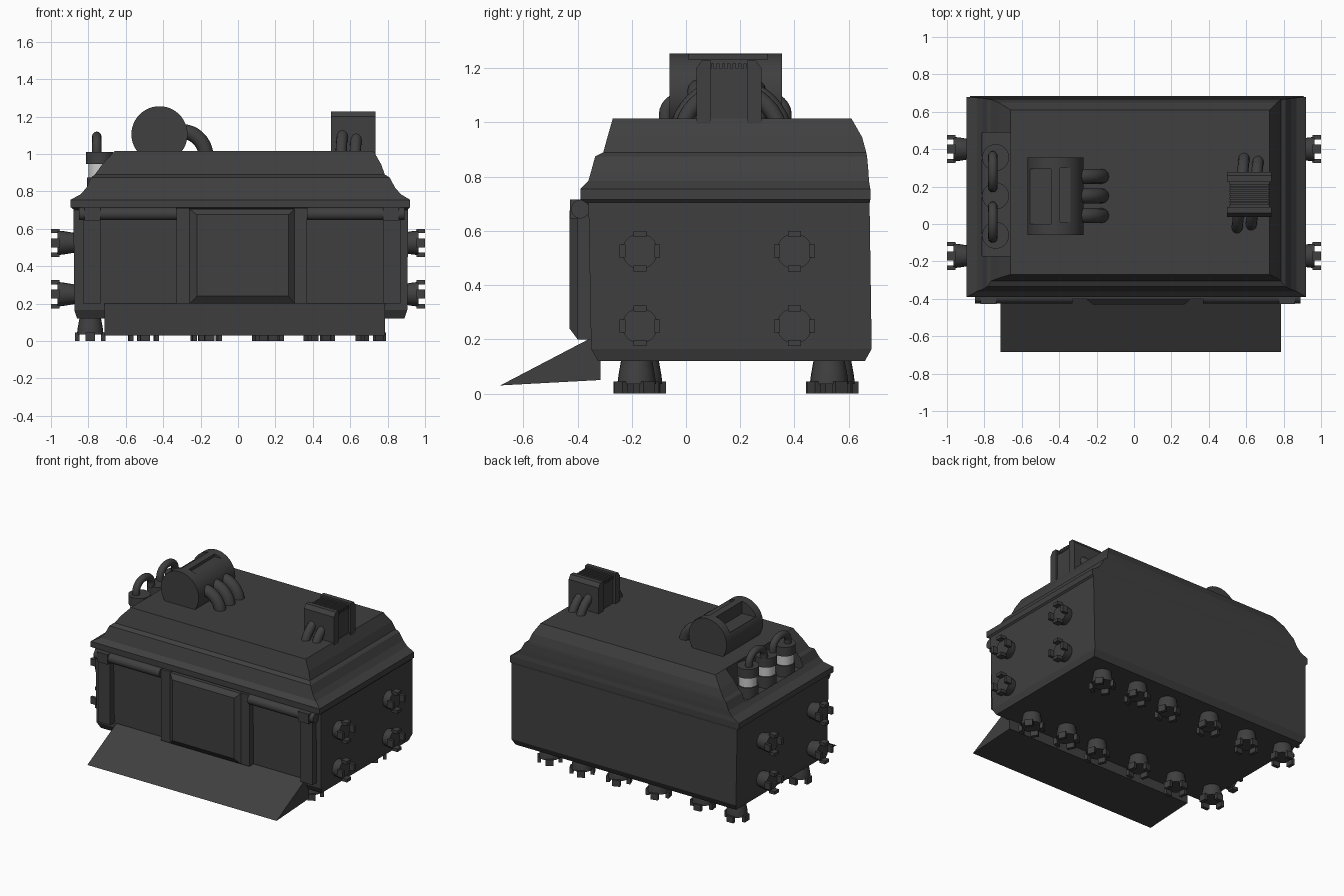
import bpy, bmesh
from math import pi, sin, cos
from mathutils import Matrix, Vector

if "Cube" in bpy.data.objects:
    bpy.data.objects.remove(bpy.data.objects["Cube"])

def material(name, v):
    m = bpy.data.materials.new(name)
    m.diffuse_color = (v, v, v, 1)
    m.use_nodes = True
    m.node_tree.nodes["Principled BSDF"].inputs["Base Color"].default_value = m.diffuse_color
    return m

DARK = material("dark_metal", 0.05)
PALE = material("pale_band", 0.6)

def finish(name, bm, mat=DARK, smooth=False):
    bmesh.ops.recalc_face_normals(bm, faces=bm.faces)
    me = bpy.data.meshes.new(name)
    bm.to_mesh(me)
    bm.free()
    me.materials.append(mat)
    ob = bpy.data.objects.new(name, me)
    bpy.context.collection.objects.link(ob)
    if smooth:
        bpy.ops.object.select_all(action='DESELECT')
        ob.select_set(True)
        bpy.context.view_layer.objects.active = ob
        bpy.ops.object.shade_smooth_by_angle(angle=0.6)
    return ob

def add_box(bm, x0, x1, y0, y1, z0, z1):
    m = Matrix.Translation(((x0 + x1) / 2, (y0 + y1) / 2, (z0 + z1) / 2)) @ \
        Matrix.Diagonal((x1 - x0, y1 - y0, z1 - z0, 1))
    bmesh.ops.create_cube(bm, size=1, matrix=m)

def box(name, *b):
    bm = bmesh.new()
    add_box(bm, *b)
    return finish(name, bm)

def loft(name, rings):
    """Stack of four-cornered rings, each a list of four points."""
    bm = bmesh.new()
    vs = [[bm.verts.new(p) for p in r] for r in rings]
    for a, b in zip(vs, vs[1:]):
        for i in range(4):
            j = (i + 1) % 4
            bm.faces.new((a[i], a[j], b[j], b[i]))
    bm.faces.new(vs[0])
    bm.faces.new(vs[-1])
    return finish(name, bm)

def rect(x0, x1, y0, y1, z):
    return [(x0, y0, z), (x1, y0, z), (x1, y1, z), (x0, y1, z)]

def cyl(name, p0, p1, r, mat=DARK, seg=32):
    p0, p1 = Vector(p0), Vector(p1)
    d = p1 - p0
    bm = bmesh.new()
    m = Matrix.Translation((p0 + p1) / 2) @ d.to_track_quat('Z', 'Y').to_matrix().to_4x4()
    bmesh.ops.create_cone(bm, cap_ends=True, segments=seg, radius1=r, radius2=r, depth=d.length, matrix=m)
    return finish(name, bm, mat, True)

def pipe(name, pts, r):
    cu = bpy.data.curves.new(name, 'CURVE')
    cu.dimensions = '3D'
    cu.bevel_depth, cu.bevel_resolution, cu.use_fill_caps = r, 4, True
    sp = cu.splines.new('POLY')
    sp.points.add(len(pts) - 1)
    for q, p in zip(sp.points, pts):
        q.co = (*p, 1)
    cu.materials.append(DARK)
    bpy.context.collection.objects.link(bpy.data.objects.new(name, cu))

def cut(ob, *b):
    cutter = box("cutter", *b)
    cutter.hide_render = True
    mod = ob.modifiers.new("cut", 'BOOLEAN')
    mod.operation, mod.object = 'DIFFERENCE', cutter
    bpy.context.view_layer.objects.active = ob
    bpy.ops.object.modifier_apply(modifier="cut")
    bpy.data.objects.remove(cutter)

# Hull and stepped roof
loft("hull", [rect(-.86, .89, -.325, .66, .12), rect(-.875, .905, -.35, .685, .165),
              rect(-.88, .91, -.36, .677, .715)])
roof = loft("roof", [rect(-.875, .905, -.36, .677, .70), rect(-.895, .92, -.39, .68, .715),
                     rect(-.895, .92, -.39, .68, .755), rect(-.84, .87, -.36, .675, .785),
                     rect(-.81, .84, -.35, .673, .82), rect(-.785, .81, -.335, .668, .875),
                     rect(-.765, .785, -.305, .665, .89), rect(-.725, .765, -.29, .65, .945),
                     rect(-.66, .725, -.27, .61, 1.015)])

# Niche with three canisters and their link pipes
cut(roof, -.812, -.66, -.17, .49, .795, 1.2)
for y in (.355, .15, -.06):
    cyl("canister_base", (-.74, y, .79), (-.74, y, .875), .068)
    cyl("canister_band", (-.74, y, .875), (-.74, y, .945), .06, PALE)
    cyl("canister_cap", (-.74, y, .945), (-.74, y, 1.01), .072)
for y in (.28, .01):
    arc = [(-.755, y + .085 * cos(pi * i / 14), 1.03 + .065 * sin(pi * i / 14)) for i in range(15)]
    pipe("canister_pipe", [(-.755, y + .085, 1.0)] + arc + [(-.755, y - .085, 1.0)], .025)

# Roof drum with recessed panel, raised strip and three feed pipes
drum = cyl("drum", (-.42, -.06, 1.105), (-.42, .355, 1.105), .15, seg=48)
cut(drum, -.555, -.445, 0, .295, 1.165, 1.4)
cut(drum, -.395, -.29, .01, .3, 1.232, 1.4)
for y in (.255, .15, .045):
    pipe("drum_pipe", [(-.30 + .13 * cos(a), y, .98 + .14 * sin(a))
                       for a in [pi * .6 * i / 14 for i in range(15)]], .04)

# Vent box with slats and side pipes
bm = bmesh.new()
add_box(bm, .515, .72, .08, .235, .98, 1.2)
for i in range(7):
    y = .098 + i * .02
    add_box(bm, .51, .725, y - .006, y + .006, 1.19, 1.217)
finish("vent_core", bm)
for y0, y1, o in ((.038, .09, 0), (.225, .278, 1)):
    bm = bmesh.new()
    a, b = (y0, y1) if o == 0 else (y1, y0)
    t = .02 if o == 0 else -.02
    prof = [(a, .98), (b, .98), (b, 1.228), (a + t, 1.228), (a, 1.2)]
    f = bm.faces.new([bm.verts.new((.498, y, z)) for y, z in prof])
    ext = bmesh.ops.extrude_face_region(bm, geom=[f])
    bmesh.ops.translate(bm, vec=(.238, 0, 0), verts=[v for v in ext["geom"] if isinstance(v, bmesh.types.BMVert)])
    finish("vent_plate", bm)
for x, r, tilt in ((.57, .2, .02), (.645, .185, .02)):
    pipe("vent_pipe", [(x + tilt * cos(a), .165 + r * cos(a), .935 + r * sin(a))
                       for a in [pi * i / 20 for i in range(21)]], .03)

# Front: posts, roller housings and bevelled centre door, mirrored about the hull middle
C = .02
for s in (-1, 1):
    def side(name, a, b, *rest):
        box(name, min(C + s * a, C + s * b), max(C + s * a, C + s * b), *rest)
    side("inner_post", .278, .35, -.40, -.34, .2, .71)
    side("outer_post", .755, .85, -.40, -.34, .2, .71)
    side("roller_bracket", .755, .84, -.428, -.36, .645, .715)
    cyl("roller", (C + s * .35, -.39, .68), (C + s * .87, -.39, .68), .034)
loft("centre_door", [[(x, y, z) for x, z in ((a, c), (b, c), (b, d), (a, d))]
                     for a, b, c, d, y in ((-.258, .302, .2, .705, -.35), (-.258, .302, .2, .705, -.40),
                                           (-.22, .27, .24, .675, -.43))])

# Front ramp
loft("ramp", [[(x, -.685, .03), (x, -.315, .05), (x, -.315, .2), (x, -.36, .2)] for x in (-.715, .785)])

# Clawed foot, shared by underside and both ends
def foot_mesh():
    bm = bmesh.new()
    for r1, r2, z0, z1 in ((.062, .052, -.06, 0), (.066, .062, -.095, -.06)):
        bmesh.ops.create_cone(bm, cap_ends=True, segments=20, radius1=r1, radius2=r2, depth=z1 - z0,
                              matrix=Matrix.Translation((0, 0, (z0 + z1) / 2)))
    for k in range(4):
        n = len(bm.verts)
        add_box(bm, .053, .075, -.024, .024, -.13, -.085)
        bm.verts.ensure_lookup_table()
        bmesh.ops.rotate(bm, verts=bm.verts[n:], matrix=Matrix.Rotation(k * pi / 2, 3, 'Z'))
    ob = finish("foot", bm, DARK, True)
    me = ob.data
    bpy.data.objects.remove(ob)
    return me

FOOT = foot_mesh()

def foot(name, loc, rot=(0, 0, 0), scale=1):
    ob = bpy.data.objects.new(name, FOOT)
    ob.location, ob.rotation_euler, ob.scale = loc, rot, (scale, scale, 1)
    bpy.context.collection.objects.link(ob)

for i, x in enumerate((-.79, -.505, -.17, .16, .435, .71)):
    for y in (-.17, .54):
        foot("bottom_foot", (x, y + .012 * (-1) ** i, .13), (0, 0, .12 * i), 1.08)
for y in (-.17, .40):
    for z in (.525, .25):
        foot("left_foot", (-.87, y, z), (0, pi / 2, 0))
        foot("right_foot", (.87, y, z), (0, -pi / 2, 0))
